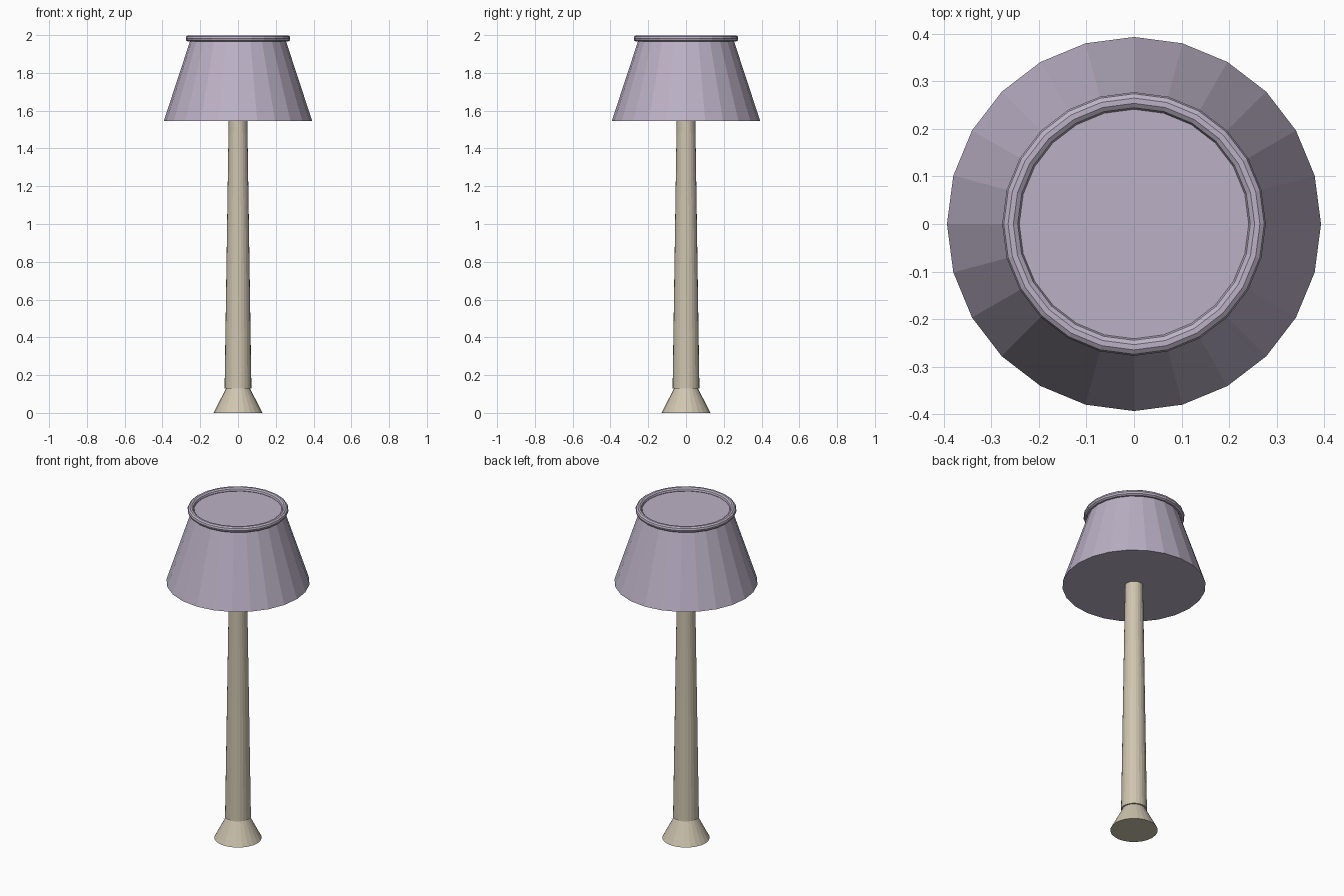
import bpy

cube = bpy.data.objects.get("Cube")
if cube:
    bpy.data.objects.remove(cube, do_unlink=True)


def make_material(name, colour):
    mat = bpy.data.materials.new(name)
    mat.use_nodes = True
    mat.diffuse_color = colour
    mat.node_tree.nodes["Principled BSDF"].inputs["Base Color"].default_value = colour
    return mat


lavender = make_material("pale lavender", (0.50, 0.44, 0.56, 1))
beige = make_material("warm beige", (0.62, 0.56, 0.43, 1))
SIDES = 24


def tapered(name, r_low, r_high, z_low, z_high, mat):
    """Closed, flat-faced cone section standing between two heights."""
    bpy.ops.mesh.primitive_cone_add(
        vertices=SIDES, radius1=r_low, radius2=r_high,
        depth=z_high - z_low, location=(0, 0, (z_low + z_high) / 2))
    obj = bpy.context.object
    obj.name = name
    obj.data.materials.append(mat)
    return obj


# Flared foot, its top tucked inside the pole
tapered("base", 0.13, 0.05, 0, 0.155, beige)
# Slim pole, running a little way into the shade
tapered("pole", 0.071, 0.049, 0.13, 1.57, beige)
# Closed lamp shade
tapered("shade", 0.393, 0.25, 1.545, 1.98, lavender)

# Rolled rim round the top of the shade
bpy.ops.mesh.primitive_torus_add(
    major_segments=SIDES, minor_segments=10,
    major_radius=0.259, minor_radius=0.018, location=(0, 0, 1.982))
rim = bpy.context.object
rim.name = "shade_rim"
rim.data.materials.append(lavender)
